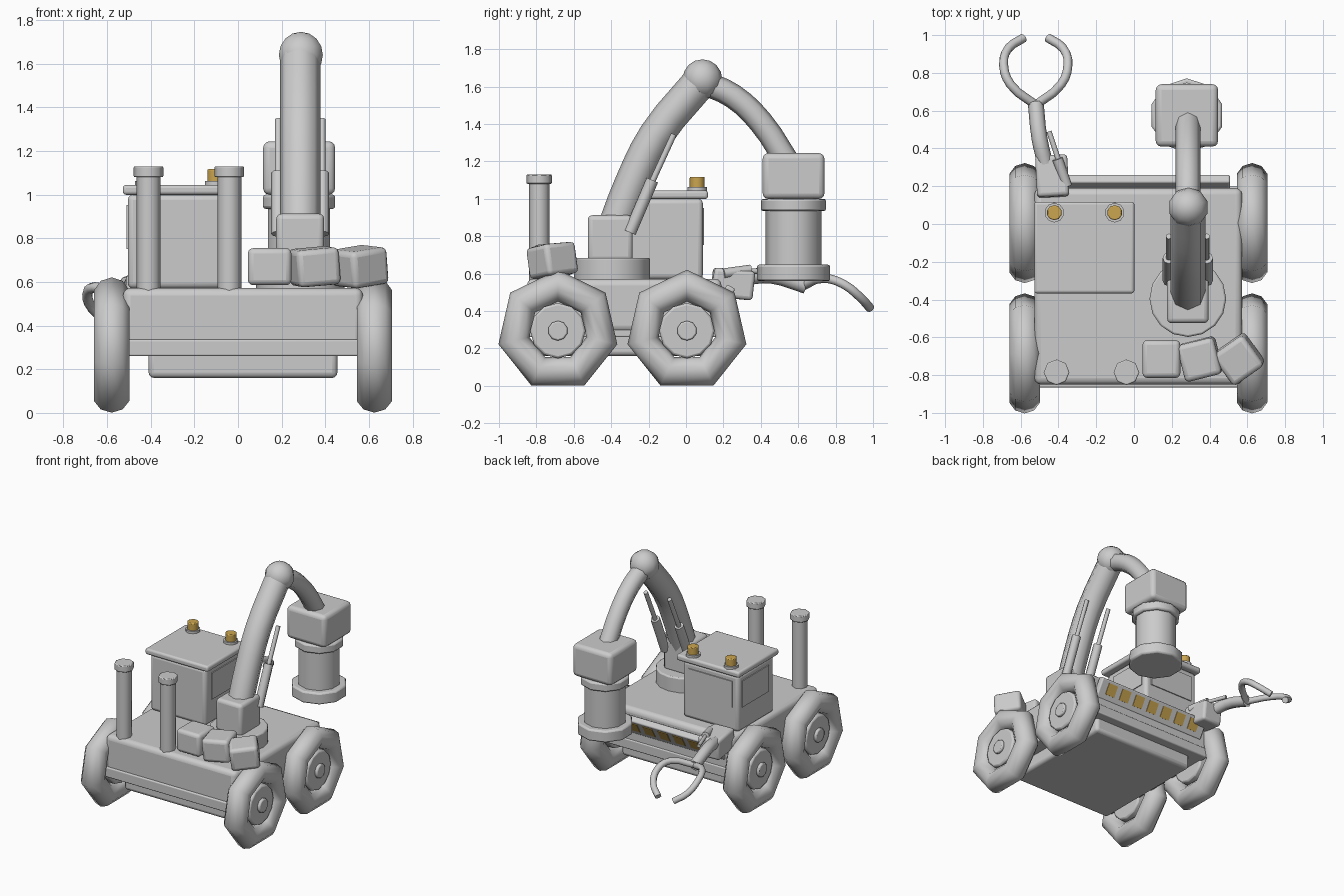
import bpy, math
from mathutils import Vector, Matrix

if "Cube" in bpy.data.objects:
    bpy.data.objects.remove(bpy.data.objects["Cube"])

def material(name, rgb):
    m = bpy.data.materials.new(name)
    m.diffuse_color = (*rgb, 1)
    m.use_nodes = True
    m.node_tree.nodes["Principled BSDF"].inputs["Base Color"].default_value = m.diffuse_color
    return m

GREY = material("light_grey", (0.6, 0.6, 0.6))
GOLD = material("amber", (0.6, 0.38, 0.08))

def finish(name, mat=GREY, angle=50):
    o = bpy.context.object
    o.name = name
    o.data.materials.clear()
    o.data.materials.append(mat)
    bpy.ops.object.shade_smooth_by_angle(angle=math.radians(angle))
    return o

def box(name, c, s, bevel=0.0, rot=(0, 0, 0), mat=GREY):
    bpy.ops.mesh.primitive_cube_add(size=1, location=c,
                                    rotation=[math.radians(a) for a in rot])
    o = bpy.context.object
    o.scale = s
    bpy.ops.object.transform_apply(location=False, rotation=False, scale=True)
    finish(name, mat, 35)
    if bevel:
        b = o.modifiers.new("round", "BEVEL")
        b.width, b.segments = bevel, 3
    return o

def rod(name, a, b, r, n=8, mat=GREY, bevel=0.0):
    a, b = Vector(a), Vector(b)
    d = b - a
    bpy.ops.mesh.primitive_cylinder_add(vertices=n, radius=r, depth=d.length,
        location=(a + b) / 2, rotation=d.to_track_quat('Z', 'Y').to_euler())
    o = finish(name, mat)
    if bevel:
        m = o.modifiers.new("round", "BEVEL")
        m.width, m.segments = bevel, 2
        m.limit_method, m.angle_limit = 'ANGLE', math.radians(60)
    return o

def tube(name, pts, r):
    cu = bpy.data.curves.new(name, 'CURVE')
    cu.dimensions = '3D'
    cu.bevel_depth, cu.bevel_resolution, cu.use_fill_caps = r, 2, True
    cu.resolution_u = 3
    sp = cu.splines.new('BEZIER')
    sp.bezier_points.add(len(pts) - 1)
    for p, co in zip(sp.bezier_points, pts):
        p.co = co
        p.handle_left_type = p.handle_right_type = 'AUTO'
    o = bpy.data.objects.new(name, cu)
    bpy.context.collection.objects.link(o)
    bpy.ops.object.select_all(action='DESELECT')
    o.select_set(True)
    bpy.context.view_layer.objects.active = o
    bpy.ops.object.convert(target='MESH')
    return finish(name)

CX = 0.023   # centre line of the vehicle

# Chassis, skirt and belly
box("chassis", (CX, -0.33, 0.43), (1.1, 1.04, 0.285), 0.035)
box("skirt", (CX, -0.333, 0.298), (1.08, 1.064, 0.075), 0.008)
box("belly", (CX, -0.33, 0.24), (0.865, 0.92, 0.16), 0.025)

# Wheels: seven-sided tyres with rim and hub
for side in (-1, 1):
    for y in (0.005, -0.685):
        x, z = CX + side * 0.602, 0.295
        bpy.ops.mesh.primitive_torus_add(major_segments=7, minor_segments=10,
            major_radius=0.241, minor_radius=0.085, location=(x, y, z),
            rotation=(0, -math.pi / 2, 0))
        finish("tyre", angle=70)
        rod("rim", (x - side * 0.08, y, z), (x + side * 0.055, y, z), 0.148, 12, bevel=0.012)
        rod("hub", (x, y, z), (x + side * 0.075, y, z), 0.053, 10, bevel=0.008)
    
# Tilted bumper plate with hazard stripes
bump = Matrix.Translation((CX, 0.205, 0.465)) @ Matrix.Rotation(math.radians(-30), 4, 'X')
box("bumper", bump.translation, (0.97, 0.05, 0.15), 0.01, (-30, 0, 0))
for i in range(7):
    p = bump @ Vector(((i - 3) * 0.127, 0.026, 0.01))
    box("hazard_stripe", p, (0.08, 0.006, 0.085), 0, (-30, 0, 0), GOLD)

# Cab with windows and roof
box("cab", (-0.27, -0.125, 0.785), (0.47, 0.43, 0.43), 0.025)
box("roof", (-0.263, -0.125, 1.022), (0.53, 0.485, 0.045), 0.015)
for x in (-0.507, -0.033):
    box("side_window", (x, -0.11, 0.852), (0.009, 0.32, 0.2))
box("windscreen", (-0.27, 0.093, 0.852), (0.37, 0.009, 0.2))

# Beacons
for x in (-0.422, -0.102):
    rod("beacon_base", (x, 0.06, 1.035), (x, 0.06, 1.062), 0.052, 10)
    rod("beacon", (x, 0.06, 1.055), (x, 0.06, 1.117), 0.04, 10, GOLD, 0.006)

# Exhaust stacks
for x in (-0.41, -0.04):
    rod("exhaust_stack", (x, -0.785, 0.55), (x, -0.785, 1.1), 0.055, 8)
    rod("stack_cap", (x, -0.785, 1.08), (x, -0.785, 1.13), 0.068, 8, bevel=0.006)

# Cargo boxes
for x, tilt, turn in ((0.145, 0, 0), (0.35, 5, 14), (0.555, 8, 35)):
    box("cargo_box", (x, -0.715, 0.67), (0.2, 0.2, 0.17), 0.025, (tilt * 0.5, -tilt, turn))

# Crane turret
AX = 0.285
rod("turntable", (AX, -0.395, 0.56), (AX, -0.395, 0.685), 0.203, 16, bevel=0.01)
box("turret_block", (AX, -0.405, 0.79), (0.22, 0.24, 0.245), 0.025)

# Crane boom, elbow and jib
tube("boom", [(AX, y, z) for y, z in ((-0.39, 0.82), (-0.29, 1.08), (-0.16, 1.34), (0.07, 1.62))], 0.093)
bpy.ops.mesh.primitive_uv_sphere_add(segments=10, ring_count=8, radius=0.106,
                                     location=(AX + 0.003, 0.088, 1.64))
finish("elbow_joint", angle=80)
tube("jib", [(AX, y, z) for y, z in ((0.1, 1.62), (0.25, 1.55), (0.4, 1.41), (0.54, 1.2))], 0.066)

# Hydraulic pistons beside the boom
for s in (-1, 1):
    x = AX + s * 0.1
    rod("piston_body", (x, -0.3, 0.82), (x, -0.18, 1.1), 0.033, 8)
    rod("piston_rod", (x, -0.2, 1.05), (x, -0.065, 1.345), 0.016, 8)

# Lifting magnet head
HX, HY = 0.28, 0.575
box("head_block", (HX, HY, 1.122), (0.33, 0.33, 0.245), 0.03)
for name, z0, z1, r in (("head_collar", 0.935, 1.0, 0.174), ("head_drum", 0.6, 0.95, 0.149),
                        ("head_flange", 0.56, 0.648, 0.196)):
    rod(name, (HX, HY, z0), (HX, HY, z1), r, 10, bevel=0.012)

# Grabber arm on the corner
box("grabber_base", (-0.433, 0.25, 0.545), (0.17, 0.22, 0.155), 0.02, (-6, 0, 3))
tube("grabber_arm", [(-0.47, 0.32, 0.58), (-0.5, 0.45, 0.59), (-0.52, 0.64, 0.535)], 0.042)
rod("grabber_piston", (-0.355, 0.2, 0.6), (-0.405, 0.345, 0.62), 0.028)
rod("grabber_rod", (-0.39, 0.31, 0.615), (-0.45, 0.49, 0.61), 0.014)
for s in (-1, 1):
    tube("claw_finger", [(-0.52 + s * dx, y, z) for dx, y, z in (
        (0, 0.63, 0.535), (0.135, 0.74, 0.575), (0.17, 0.84, 0.545),
        (0.145, 0.93, 0.475), (0.065, 0.985, 0.415)) ], 0.024)
